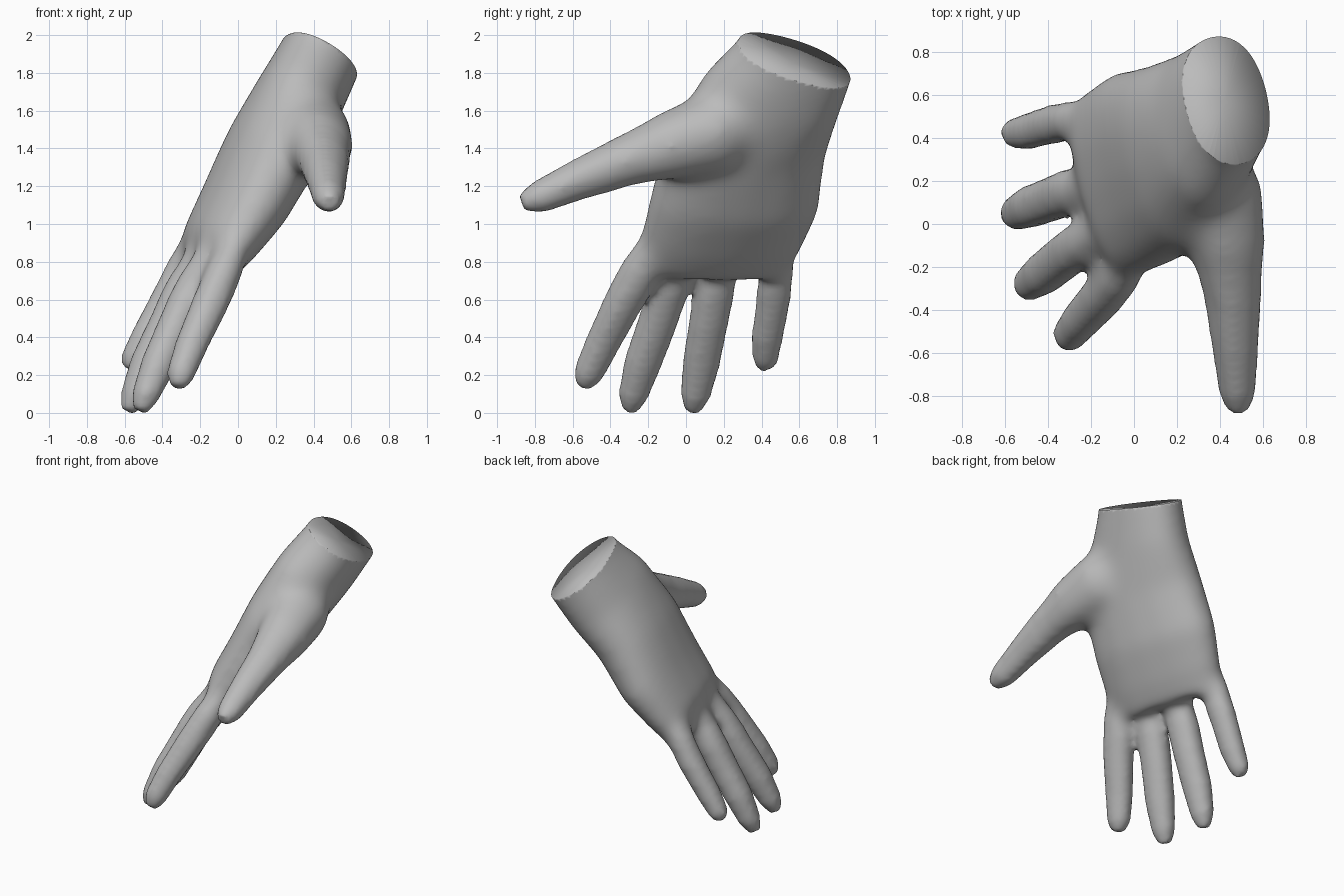
import bpy, bmesh, math
from mathutils import Vector

if "Cube" in bpy.data.objects:
    bpy.data.objects.remove(bpy.data.objects["Cube"])

skin = bpy.data.materials.new("grey_skin")
skin.diffuse_color = (0.5, 0.5, 0.5, 1)
skin.use_nodes = True
skin.node_tree.nodes["Principled BSDF"].inputs["Base Color"].default_value = skin.diffuse_color


def loft(bm, rings):
    """Skin closed rings of equal length into a capped tube."""
    rows = [[bm.verts.new(p) for p in ring] for ring in rings]
    n = len(rows[0])
    for a, b in zip(rows, rows[1:]):
        for i in range(n):
            j = (i + 1) % n
            bm.faces.new((a[i], a[j], b[j], b[i]))
    bm.faces.new(rows[0][::-1])
    bm.faces.new(rows[-1])


def oval(center, width, thick, n=16):
    """Slightly squared oval ring spanned by two half-axis vectors."""
    pts = []
    for i in range(n):
        a = 2 * math.pi * i / n
        c, s = math.cos(a), math.sin(a)
        c = math.copysign(abs(c) ** 0.88, c)
        s = math.copysign(abs(s) ** 0.88, s)
        pts.append(Vector(center) + width * c + thick * s)
    return pts


def finger(bm, path, flat):
    """Tapered digit through (x, y, z, radius) stations."""
    pts = [Vector(p[:3]) for p in path]
    rings = []
    for i, p in enumerate(pts):
        d = (pts[min(i + 1, len(pts) - 1)] - pts[max(i - 1, 0)]).normalized()
        side = d.cross(Vector((0.82, 0.25, -0.5))).normalized()
        up = side.cross(d)
        rings.append(oval(p, side * path[i][3], up * path[i][3] * flat, 12))
    loft(bm, rings)


bm = bmesh.new()

# palm and wrist: center, half width, half thickness
across = Vector((-0.26, 0.965, -0.02)).normalized()
wrist_across = Vector((-0.25, 0.93, -0.25)).normalized()
through = Vector((0.82, 0.25, -0.5)).normalized()
palm = [
    ((0.65, 0.75, 2.30), 0.31, 0.22, wrist_across),
    ((0.53, 0.66, 2.08), 0.31, 0.22, wrist_across),
    ((0.43, 0.58, 1.87), 0.315, 0.23, wrist_across),
    ((0.325, 0.45, 1.67), 0.375, 0.245, wrist_across),
    ((0.18, 0.31, 1.39), 0.445, 0.24, across),
    ((0.03, 0.255, 1.10), 0.47, 0.215, across),
    ((-0.11, 0.18, 0.88), 0.45, 0.175, across),
    ((-0.16, 0.16, 0.73), 0.37, 0.09, across),
]
loft(bm, [oval(c, d * w, through * t) for c, w, t, d in palm])

# index, middle, ring and little fingers, then thumb
digits = [
    [(0.03, -0.12, 0.98, .08), (-0.07, -0.235, 0.76, .112), (-0.16, -0.35, 0.55, .102),
     (-0.25, -0.45, 0.35, .092), (-0.305, -0.52, 0.20, .08), (-0.32, -0.55, 0.135, .045)],
    [(-0.08, 0.02, 0.95, .08), (-0.22, -0.08, 0.70, .11), (-0.32, -0.15, 0.48, .105),
     (-0.42, -0.23, 0.26, .10), (-0.49, -0.28, 0.09, .08), (-0.52, -0.30, 0.01, .045)],
    [(-0.13, 0.22, 0.95, .08), (-0.27, 0.16, 0.70, .11), (-0.37, 0.12, 0.48, .105),
     (-0.48, 0.08, 0.26, .10), (-0.55, 0.05, 0.09, .08), (-0.58, 0.03, 0.005, .045)],
    [(-0.13, 0.47, 1.02, .08), (-0.29, 0.48, 0.78, .105), (-0.39, 0.46, 0.58, .09),
     (-0.49, 0.43, 0.40, .085), (-0.56, 0.42, 0.28, .07), (-0.585, 0.415, 0.23, .04)],
    [(0.31, 0.36, 1.56, .17), (0.385, 0.14, 1.48, .215), (0.435, -0.10, 1.41, .18),
     (0.46, -0.35, 1.32, .13), (0.47, -0.58, 1.23, .105), (0.48, -0.78, 1.14, .085),
     (0.485, -0.87, 1.11, .05)],
]
for d in digits:
    finger(bm, d, 0.92 if d is not digits[-1] else 1.0)
bmesh.ops.recalc_face_normals(bm, faces=bm.faces)

mesh = bpy.data.meshes.new("hand")
bm.to_mesh(mesh)
bm.free()
hand = bpy.data.objects.new("hand", mesh)
bpy.context.collection.objects.link(hand)

# fuse all parts into one soft skin
remesh = hand.modifiers.new("fuse", 'REMESH')
remesh.mode = 'VOXEL'
remesh.voxel_size = 0.022
soften = hand.modifiers.new("soften", 'SMOOTH')
soften.factor = 0.5
soften.iterations = 8
deps = bpy.context.evaluated_depsgraph_get()
fused = bpy.data.meshes.new_from_object(hand.evaluated_get(deps))
hand.modifiers.clear()

# blend knuckles, webs and thumb root into the palm
bm = bmesh.new()
bm.from_mesh(fused)
for i in range(30):
    lift = 0.62 + 0.005 * i
    soft = [v for v in bm.verts if v.co.z > lift and v.co.y > -0.38 + 0.005 * i]
    bmesh.ops.smooth_vert(bm, verts=soft, factor=0.5,
                          use_axis_x=True, use_axis_y=True, use_axis_z=True)

# slanted wrist end, closed with a slightly dished cap
normal = Vector((0.55, 0.4, 1.0)).normalized()
cut = bmesh.ops.bisect_plane(bm, geom=bm.verts[:] + bm.edges[:] + bm.faces[:],
                             plane_co=(0.43, 0.59, 1.86), plane_no=normal, clear_outer=True)
rim = [e for e in cut["geom_cut"] if isinstance(e, bmesh.types.BMEdge)]
cap = bmesh.ops.contextual_create(bm, geom=rim)["faces"]
center = bmesh.ops.poke(bm, faces=cap)["verts"]
for v in center:
    v.co -= normal * 0.02
bmesh.ops.recalc_face_normals(bm, faces=bm.faces)
low = min(v.co.z for v in bm.verts)
for v in bm.verts:
    v.co.z -= low
for f in bm.faces:
    f.smooth = True
bm.to_mesh(fused)
bm.free()
hand.data = fused
fused.materials.clear()
fused.materials.append(skin)
